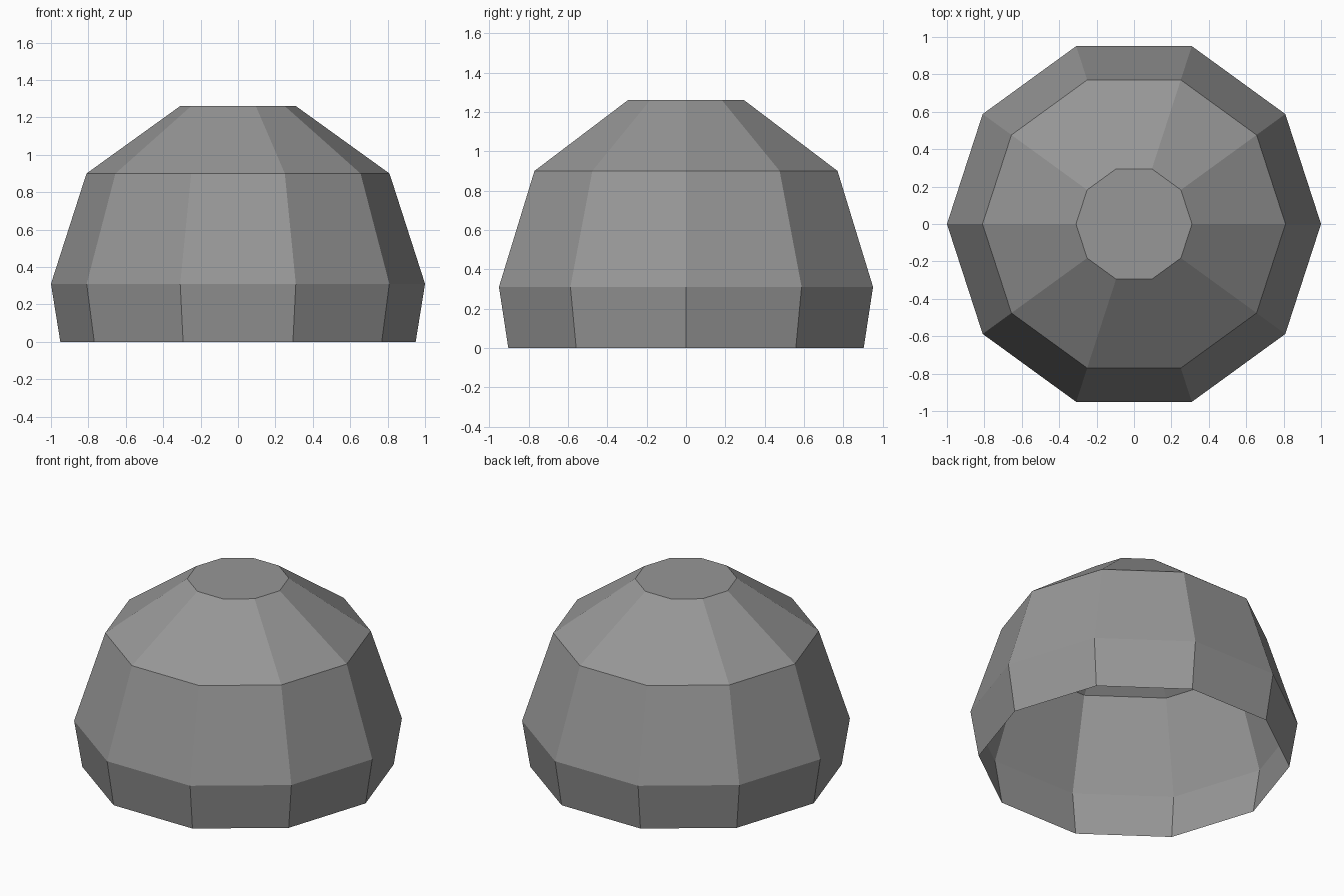
import bpy
import bmesh
from math import cos, sin, tau

cube = bpy.data.objects.get("Cube")
if cube:
    bpy.data.objects.remove(cube, do_unlink=True)

SIDES = 10
# Radius and height of each ring, from the open rim to the flat top
PROFILE = [(0.95, 0.0), (1.0, 0.31), (0.81, 0.90), (0.31, 1.26)]


def make_material(name, color):
    mat = bpy.data.materials.new(name)
    mat.use_nodes = True
    mat.diffuse_color = color
    mat.node_tree.nodes["Principled BSDF"].inputs["Base Color"].default_value = color
    return mat


def ring(bm, radius, z):
    angles = [tau * i / SIDES for i in range(SIDES)]
    return [bm.verts.new((radius * cos(a), radius * sin(a), z)) for a in angles]


# Faceted dome shell, open underneath
bm = bmesh.new()
rings = [ring(bm, r, z) for r, z in PROFILE]
for low, high in zip(rings, rings[1:]):
    for i in range(SIDES):
        j = (i + 1) % SIDES
        bm.faces.new((low[i], low[j], high[j], high[i]))

# Flat top cap
bm.faces.new(rings[-1])

mesh = bpy.data.meshes.new("dome_shell")
bm.to_mesh(mesh)
bm.free()
mesh.materials.append(make_material("stone grey", (0.31, 0.31, 0.31, 1.0)))
dome = bpy.data.objects.new("dome_shell", mesh)
bpy.context.collection.objects.link(dome)
